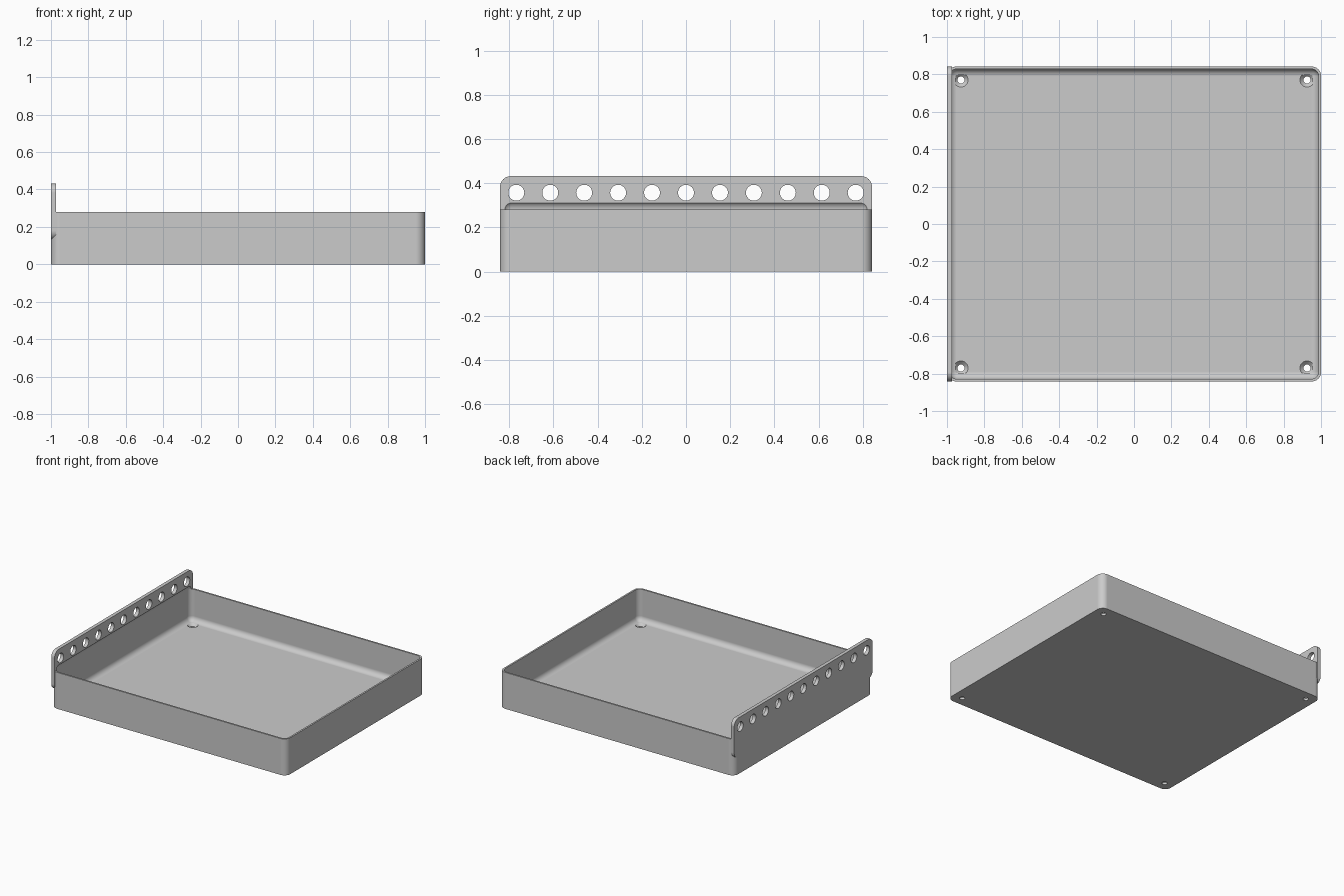
import bpy
import bmesh
from math import radians
from mathutils import Matrix, Vector

cube = bpy.data.objects.get("Cube")
if cube:
    bpy.data.objects.remove(cube, do_unlink=True)

HALF_Y = 0.842
WALL = 0.013
FLOOR = 0.035
RIM = 0.28
PLATE_X = -0.973


def material(name, colour):
    mat = bpy.data.materials.new(name)
    mat.use_nodes = True
    mat.diffuse_color = colour
    mat.node_tree.nodes["Principled BSDF"].inputs["Base Color"].default_value = colour
    return mat


def to_object(name, bm):
    bmesh.ops.recalc_face_normals(bm, faces=bm.faces)
    mesh = bpy.data.meshes.new(name)
    bm.to_mesh(mesh)
    bm.free()
    obj = bpy.data.objects.new(name, mesh)
    bpy.context.collection.objects.link(obj)
    return obj


def rounded_box(name, low, high, radius, axis=None, segments=10):
    """Box with the edges along one axis rounded, or all edges if no axis."""
    low, high = Vector(low), Vector(high)
    bm = bmesh.new()
    bmesh.ops.create_cube(bm, size=1)
    bmesh.ops.scale(bm, vec=high - low, verts=bm.verts)
    bmesh.ops.translate(bm, vec=(low + high) / 2, verts=bm.verts)
    edges = [e for e in bm.edges if axis is None
             or abs((e.verts[0].co - e.verts[1].co)[axis]) > 1e-4]
    bmesh.ops.bevel(bm, geom=edges, offset=radius, segments=segments,
                    profile=0.5, affect='EDGES')
    return to_object(name, bm)


def add_cone(bm, r1, r2, depth, matrix):
    bmesh.ops.create_cone(bm, cap_ends=True, segments=32, radius1=r1,
                          radius2=r2, depth=depth, matrix=matrix)


def combine(target, other, operation):
    """Apply a boolean and drop the helper object."""
    mod = target.modifiers.new("boolean", 'BOOLEAN')
    mod.operation = operation
    mod.solver = 'EXACT'
    mod.object = other
    bpy.ops.object.select_all(action='DESELECT')
    bpy.context.view_layer.objects.active = target
    target.select_set(True)
    bpy.ops.object.modifier_apply(modifier=mod.name)
    bpy.data.objects.remove(other, do_unlink=True)


# Tray block with upright corners rounded
tray = rounded_box("tray", (-1, -HALF_Y, 0), (1, HALF_Y, RIM), 0.05, axis=2)

# Mounting plate along the right side
plate = rounded_box("mounting_plate", (-1, -HALF_Y, 0.13),
                    (PLATE_X, HALF_Y, 0.432), 0.05, axis=0)
combine(tray, plate, 'UNION')

# Filleted cavity, which also nips the lower face of the plate
cavity = rounded_box("cavity_cutter", (-1 + WALL, -HALF_Y + WALL, FLOOR),
                     (1 - WALL, HALF_Y - WALL, 0.32), 0.04)
combine(tray, cavity, 'DIFFERENCE')

# Row of round holes through the plate
bm = bmesh.new()
turn = Matrix.Rotation(radians(90), 4, 'Y')
for i in range(-5, 6):
    add_cone(bm, 0.036, 0.036, 0.2,
             Matrix.Translation((-1, i * 0.1535, 0.357)) @ turn)
combine(tray, to_object("plate_hole_cutter", bm), 'DIFFERENCE')

# Countersunk screw holes in the floor corners
shank, sink = bmesh.new(), bmesh.new()
for x in (-0.925, 0.925):
    for y in (-0.77, 0.77):
        add_cone(shank, 0.019, 0.019, 0.2, Matrix.Translation((x, y, 0)))
        add_cone(sink, 0.017, 0.039, 0.022,
                 Matrix.Translation((x, y, FLOOR - 0.010)))
combine(tray, to_object("countersink_cutter", sink), 'DIFFERENCE')
combine(tray, to_object("screw_hole_cutter", shank), 'DIFFERENCE')

# Finish
tray.data.materials.clear()
tray.data.materials.append(material("plain grey", (0.6, 0.6, 0.6, 1)))
for face in tray.data.polygons:
    face.material_index = 0
bpy.ops.object.shade_smooth_by_angle(angle=radians(30))
weighted = tray.modifiers.new("weighted_normals", 'WEIGHTED_NORMAL')
weighted.keep_sharp = True
